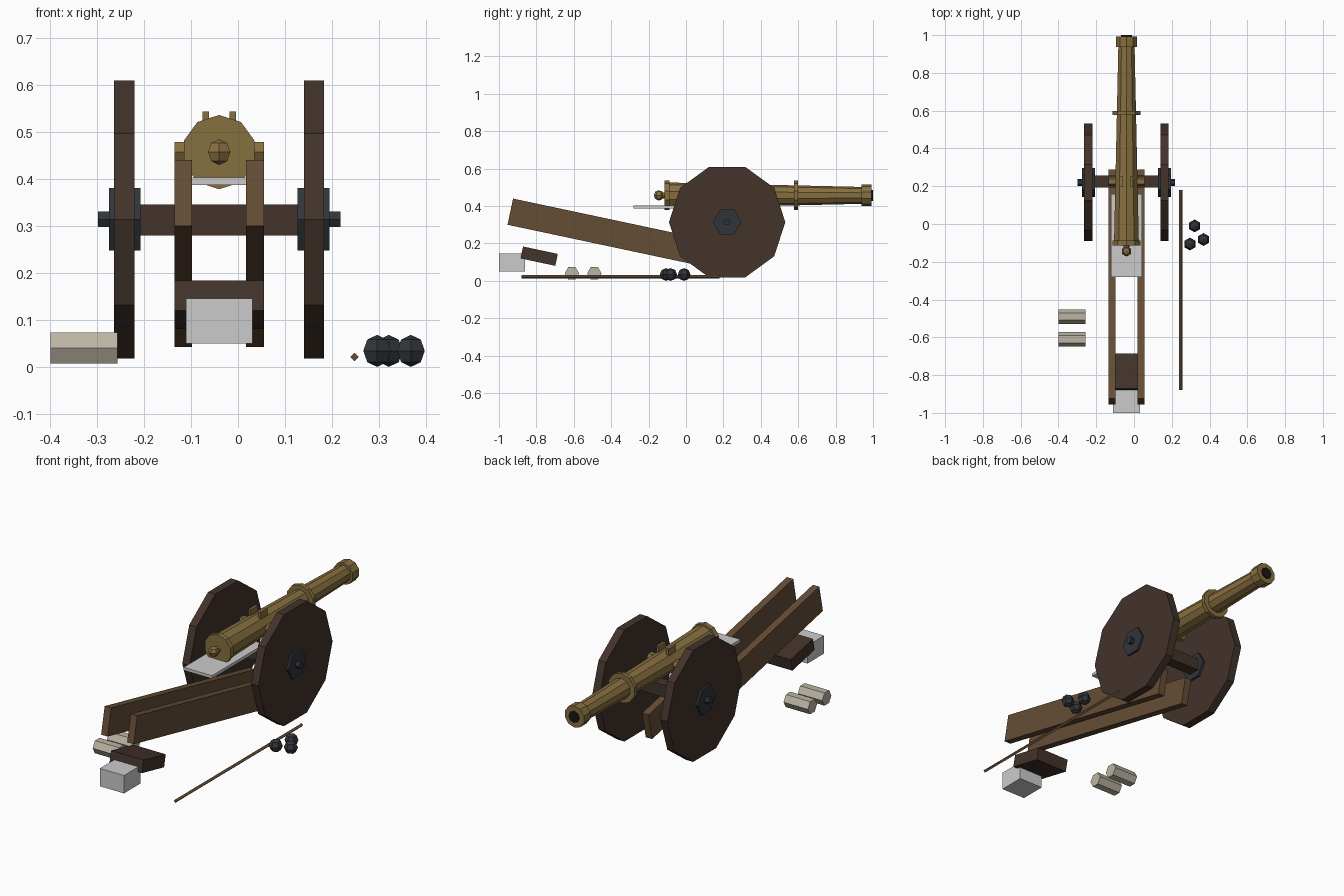
import bpy, bmesh
from math import sin, cos, pi, radians

if "Cube" in bpy.data.objects:
    bpy.data.objects.remove(bpy.data.objects["Cube"])

CX = -0.04           # centre line of the gun
AXLE = (0.22, 0.314)  # y, z of the axle
BORE_Z = 0.457


def material(name, r, g, b):
    m = bpy.data.materials.new(name)
    m.diffuse_color = (r, g, b, 1)
    m.use_nodes = True
    m.node_tree.nodes["Principled BSDF"].inputs["Base Color"].default_value = m.diffuse_color
    return m


DARK_WOOD = material("dark_wood", .055, .033, .024)
WOOD = material("wood", .13, .075, .036)
BRASS = material("brass", .24, .16, .05)
IRON = material("iron", .03, .035, .042)
BLACK = material("bore_black", .008, .008, .008)
CLOTH = material("cloth", .5, .46, .37)


def finish(name, bm, mat):
    bmesh.ops.recalc_face_normals(bm, faces=bm.faces)
    me = bpy.data.meshes.new(name)
    bm.to_mesh(me)
    bm.free()
    ob = bpy.data.objects.new(name, me)
    bpy.context.collection.objects.link(ob)
    if mat:
        me.materials.append(mat)
    return ob


def turned(name, axis, centre, profile, sides, mat, start=0.0):
    """Faceted solid turned about an axis; profile is (offset, radius) pairs."""
    bm = bmesh.new()
    u, v = [i for i in range(3) if i != axis]
    rings = []
    for off, r in profile:
        ring = []
        for k in range(sides):
            a = start + 2 * pi * k / sides
            p = list(centre)
            p[axis] += off
            p[u] += r * cos(a)
            p[v] += r * sin(a)
            ring.append(bm.verts.new(p))
        rings.append(ring)
    for a, b in zip(rings, rings[1:]):
        for k in range(sides):
            j = (k + 1) % sides
            bm.faces.new((a[k], a[j], b[j], b[k]))
    bm.faces.new(rings[0])
    bm.faces.new(rings[-1])
    bmesh.ops.remove_doubles(bm, verts=bm.verts, dist=1e-5)
    return finish(name, bm, mat)


def box(name, centre, size, mat=None, tilt=0):
    bm = bmesh.new()
    bmesh.ops.create_cube(bm, size=1)
    bmesh.ops.scale(bm, vec=size, verts=bm.verts)
    ob = finish(name, bm, mat)
    ob.location = centre
    ob.rotation_euler.x = radians(tilt)
    return ob


def ball(name, centre, r, mat):
    prof = [(-r * cos(pi * k / 4), max(r * sin(pi * k / 4), 1e-6)) for k in range(5)]
    return turned(name, 2, centre, prof, 6, mat, pi / 2)


def rod(name, axis, centre, length, r, sides, mat, start=0.0):
    return turned(name, axis, centre, [(-length / 2, r), (length / 2, r)], sides, mat, start)


# Wheels, hubs, trail cheeks and barrel handles on both sides
for side, s in (("left", -1), ("right", 1)):
    rod(side + "_wheel", 0, (CX + s * .202, *AXLE), .043, .311, 10, DARK_WOOD)
    rod(side + "_hub", 0, (CX + s * .201, *AXLE), .068, .0765, 6, IRON)
    rod(side + "_axle_cap", 0, (CX + s * .246, *AXLE), .024, .019, 6, IRON)
    box(side + "_cheek", (CX + s * .0765, -.333, .241), (.038, 1.24, .143), WOOD, -12)
    box(side + "_handle", (CX + s * .029, .225, .521), (.014, .06, .044), BRASS)

# Carriage
box("axle", (CX, .225, .3125), (.36, .062, .065), DARK_WOOD)
box("trail_transom", (CX, -.785, .132), (.191, .19, .065), DARK_WOOD, -12)
box("trail_block", (CX, -.93, .0975), (.142, .14, .095))
box("breech_plate", (CX, -.06, .395), (.166, .44, .016))

# Barrel
def gun(name, profile, mat=BRASS, sides=10):
    turned(name, 1, (CX, 0, BORE_Z), profile, sides, mat, pi / 2)

gun("barrel", [(-.1, .069), (.95, .045)])
gun("breech_ring", [(-.114, .079), (-.088, .079)])
gun("barrel_ring", [(.577, .079), (.598, .079)])
gun("muzzle_ring", [(.938, .058), (.993, .058)])
gun("bore", [(.96, .03), (1.0, .03)], BLACK, 8)
gun("cascabel_neck", [(-.13, .014), (-.1, .02)], BRASS, 8)
ball("cascabel_knob", (CX, -.145, BORE_Z), .0275, BRASS)
rod("trunnions", 0, (CX, .225, BORE_Z), .191, .025, 6, BRASS)

# Ammunition and tools on the ground
for i, (x, y) in enumerate([(.321, -.01), (.296, -.106), (.368, -.082)]):
    ball("cannonball_%d" % (i + 1), (x, y, .034), .034, IRON)
for i, y in enumerate((-.49, -.61)):
    rod("powder_charge_%d" % (i + 1), 0, (-.328, y, .04), .143, .0385, 6, CLOTH)
rod("rammer", 1, (.248, -.35, .021), 1.06, .009, 4, WOOD)
